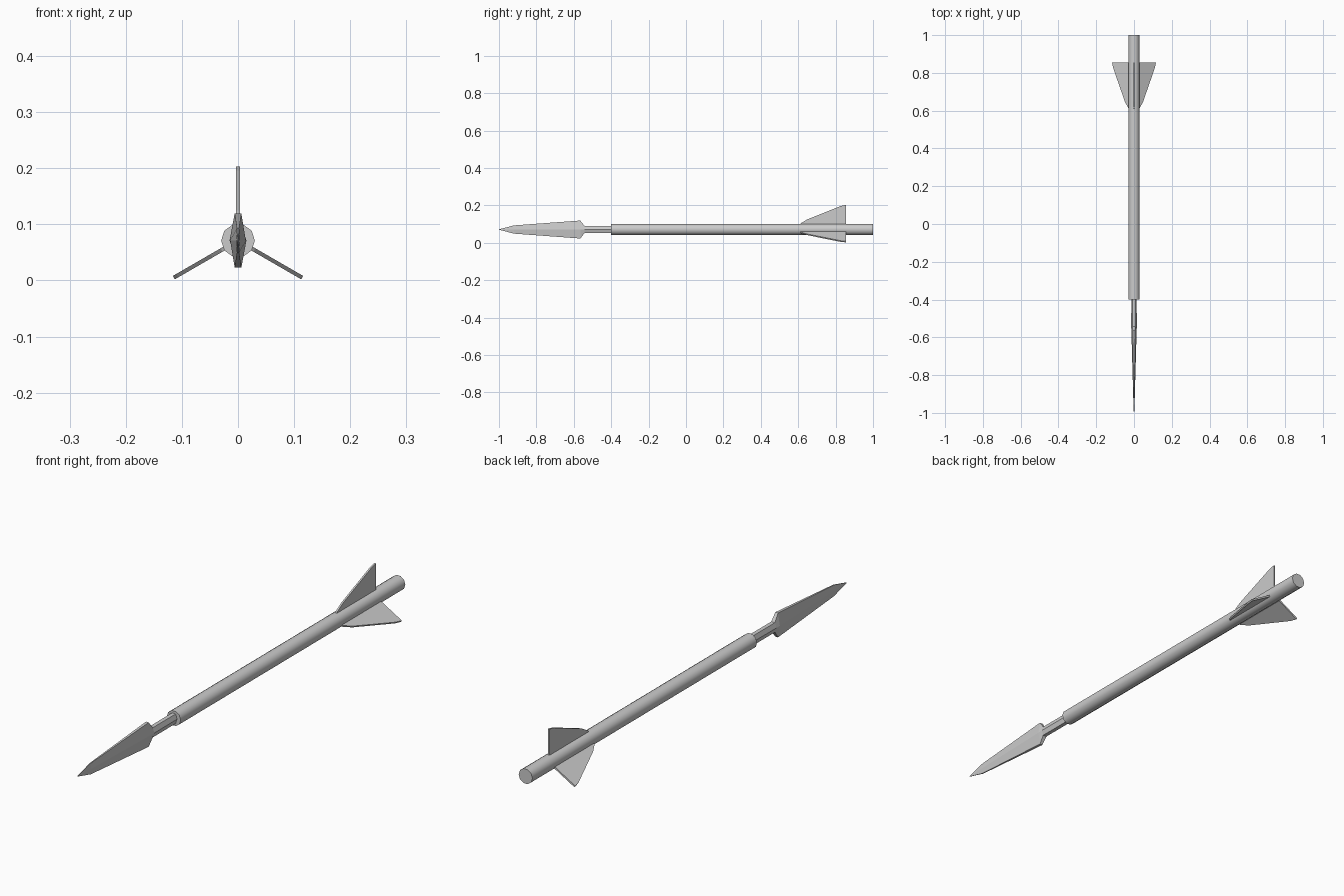
import bpy, bmesh, math
from mathutils import Matrix

if "Cube" in bpy.data.objects:
    bpy.data.objects.remove(bpy.data.objects["Cube"])

AXIS_Z = 0.071  # height of the shaft's centre line


def make_object(name, bm):
    bmesh.ops.recalc_face_normals(bm, faces=bm.faces)
    mesh = bpy.data.meshes.new(name)
    bm.to_mesh(mesh)
    bm.free()
    ob = bpy.data.objects.new(name, mesh)
    bpy.context.collection.objects.link(ob)
    ob.location.z = AXIS_Z
    return ob


def loft(name, rings):
    """Skin closed rings of (x, y, z) points and cap both ends."""
    bm = bmesh.new()
    loops = [[bm.verts.new(p) for p in ring] for ring in rings]
    n = len(loops[0])
    for a, b in zip(loops, loops[1:]):
        for i in range(n):
            j = (i + 1) % n
            bm.faces.new((a[i], a[j], b[j], b[i]))
    bm.faces.new(loops[0])
    bm.faces.new(loops[-1])
    return make_object(name, bm)


# Shaft: long ten-sided rod with rounded shading
SIDES, RADIUS = 10, 0.030


def circle(y):
    return [(RADIUS * math.cos(math.tau * i / SIDES), y,
             RADIUS * math.sin(math.tau * i / SIDES)) for i in range(SIDES)]


shaft = loft("shaft", [circle(-0.40), circle(1.0)])
bpy.context.view_layer.objects.active = shaft
shaft.select_set(True)
bpy.ops.object.shade_smooth_by_angle(angle=math.radians(40))


# Head: tapered blade and neck from six-sided sections
def section(y, half_height, half_width, edge):
    h, w, e = half_height, half_width, edge
    return [(w, y, 0), (e, y, h), (-e, y, h), (-w, y, 0), (-e, y, -h), (e, y, -h)]


loft("blade_head", [section(*s) for s in (
    (-1.000, 0.001, 0.0010, 0.0005),
    (-0.920, 0.022, 0.0040, 0.0020),
    (-0.565, 0.048, 0.0140, 0.0060),
    (-0.543, 0.019, 0.0150, 0.0080),
    (-0.380, 0.019, 0.0140, 0.0080))])

# Fins: three thin vanes spaced around the shaft
FIN = [(0.605, 0.020), (0.615, 0.034), (0.648, 0.054),
       (0.825, 0.125), (0.855, 0.132), (0.855, 0.020)]
HALF = 0.0035
for k in range(3):
    fin = loft("fin_%d" % (k + 1), [[(x, y, r) for y, r in FIN] for x in (-HALF, HALF)])
    fin.data.transform(Matrix.Rotation(k * math.tau / 3, 4, 'Y'))
